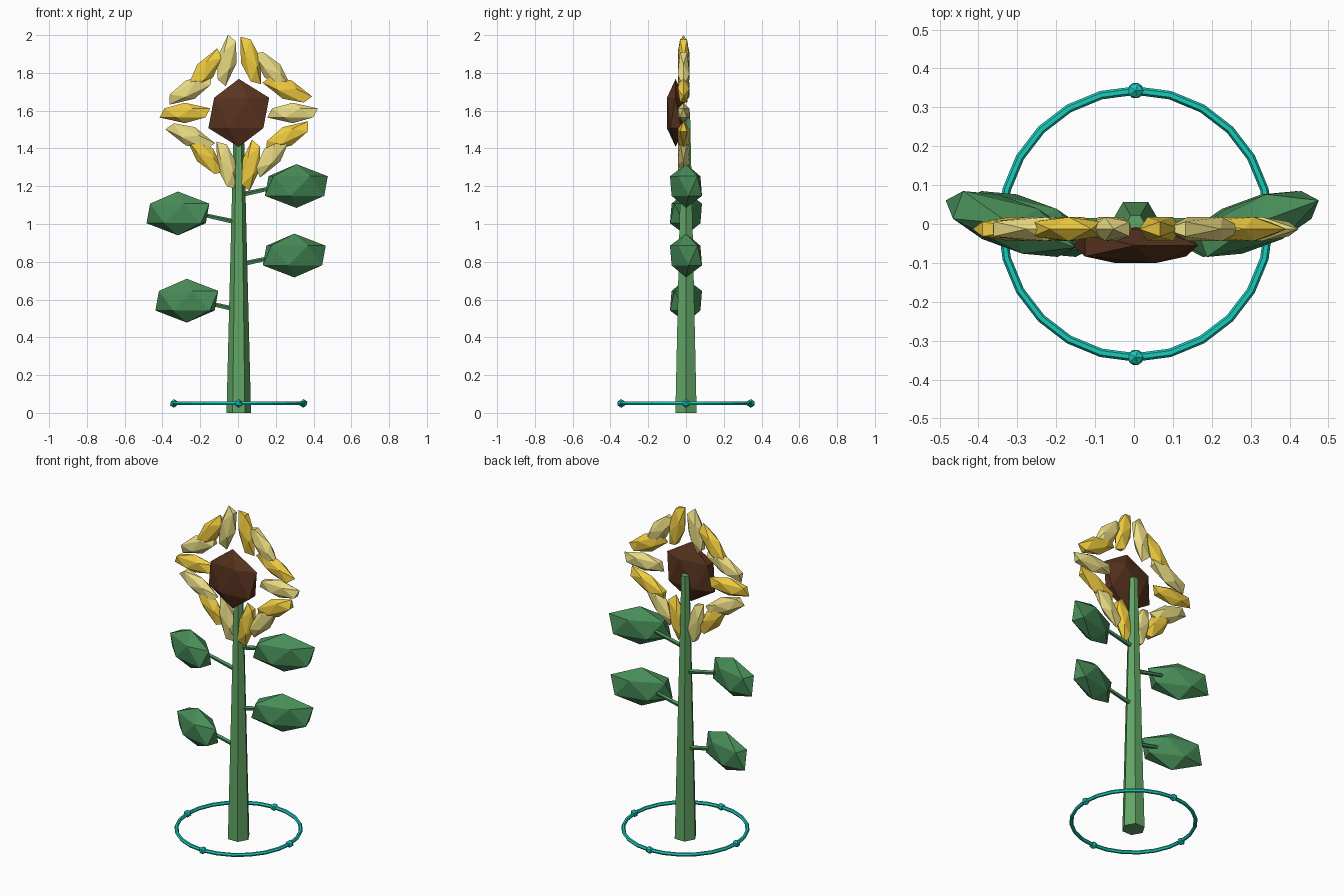
import bpy
from math import cos, sin, pi, tau
from mathutils import Vector

if "Cube" in bpy.data.objects:
    bpy.data.objects.remove(bpy.data.objects["Cube"])

CX = 0.004      # small offset that centres the outline on x = 0
HEAD_Z = 1.588


def material(name, r, g, b):
    m = bpy.data.materials.new(name)
    m.diffuse_color = (r, g, b, 1)
    m.use_nodes = True
    m.node_tree.nodes["Principled BSDF"].inputs["Base Color"].default_value = m.diffuse_color
    return m


stem_green = material("stem_green", 0.12, 0.38, 0.13)
leaf_green = material("leaf_green", 0.065, 0.27, 0.10)
yellow = material("yellow", 0.87, 0.60, 0.05)
pale_yellow = material("pale_yellow", 0.83, 0.72, 0.23)
brown = material("brown", 0.10, 0.034, 0.014)
teal = material("teal", 0.01, 0.60, 0.50)


def finish(name, mat):
    ob = bpy.context.object
    ob.name = name
    ob.data.materials.append(mat)
    return ob


def gem(name, loc, scale, mat, rot=(0, 0, 0)):
    """Stretched 20-sided icosahedron."""
    bpy.ops.mesh.primitive_ico_sphere_add(subdivisions=1, radius=1, location=loc, rotation=rot)
    ob = finish(name, mat)
    ob.scale = scale
    return ob


def rod(name, a, b, r1, r2, sides, mat, spin=0):
    """Tapered rod from a to b."""
    a, b = Vector(a), Vector(b)
    bpy.ops.mesh.primitive_cone_add(vertices=sides, radius1=r1, radius2=r2,
                                    depth=(b - a).length, location=(a + b) / 2)
    ob = finish(name, mat)
    if spin:
        ob.rotation_euler = (0, 0, spin)
    else:
        ob.rotation_euler = (b - a).to_track_quat('Z', 'Y').to_euler()
    return ob


# Six-sided tapered stem
rod("stem", (CX, 0, 0), (CX, 0, 1.59), 0.065, 0.025, 6, stem_green, spin=pi / 6)

# Flower centre
gem("flower_centre", (CX, -0.055, HEAD_Z), (0.18, 0.054, 0.18), brown)

# Wreath of petals, alternating colours, each turned against its position angle
for i in range(14):
    a = tau * i / 14
    gem(f"petal_{i + 1}", (CX + 0.285 * cos(a), -0.013, HEAD_Z + 0.285 * sin(a)),
        (0.15, 0.036, 0.054), yellow if i % 2 else pale_yellow, (0, a, 0))

# Leaves with stalks, alternating sides
for i, (x, z) in enumerate([(-0.271, 0.594), (0.298, 0.833), (-0.318, 1.056), (0.309, 1.201)]):
    side = 1 if x > 0 else -1
    gem(f"leaf_{i + 1}", (x, 0, z), (0.198, 0.072, 0.116), leaf_green, (0, 0, side * 0.35))
    rod(f"leaf_stalk_{i + 1}", (CX, 0.004, z - 0.05), (CX + side * 0.2, 0.004, z - 0.006),
        0.014, 0.011, 5, leaf_green)

# Ground ring with four beads
bpy.ops.mesh.primitive_torus_add(major_segments=24, minor_segments=6, major_radius=0.343,
                                 minor_radius=0.011, location=(CX, 0, 0.05))
finish("ground_ring", teal)
for i in range(4):
    a = i * pi / 2
    gem(f"ring_bead_{i + 1}", (CX + 0.343 * cos(a), 0.343 * sin(a), 0.05), (0.023,) * 3, teal)
